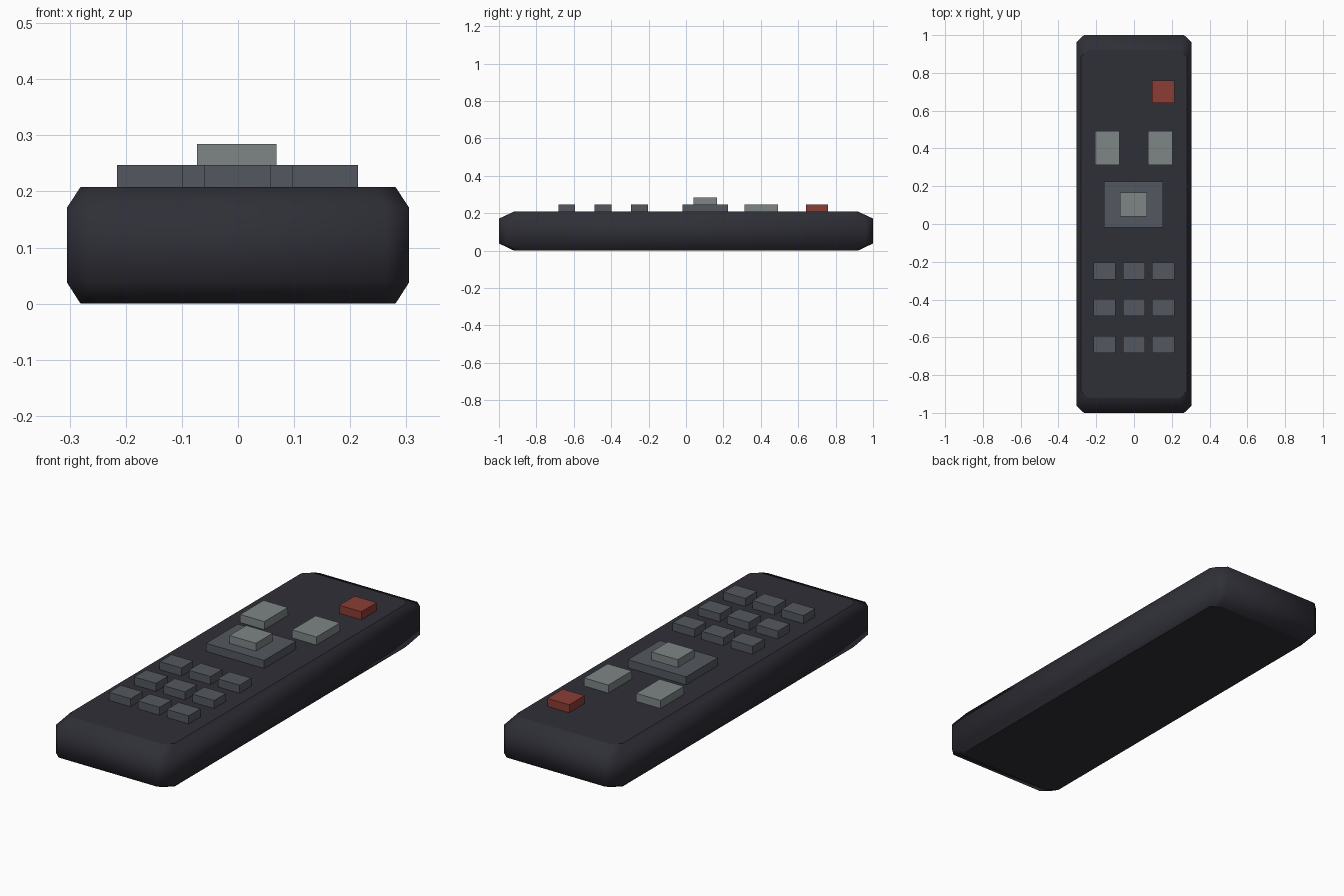
import bpy
import bmesh

cube = bpy.data.objects.get("Cube")
if cube:
    bpy.data.objects.remove(cube, do_unlink=True)


def material(name, rgb):
    m = bpy.data.materials.new(name)
    m.use_nodes = True
    color = (*rgb, 1.0)
    m.diffuse_color = color
    m.node_tree.nodes["Principled BSDF"].inputs["Base Color"].default_value = color
    return m


charcoal = material("charcoal plastic", (0.028, 0.028, 0.038))
slate = material("slate rubber", (0.088, 0.099, 0.115))
pale = material("pale grey rubber", (0.21, 0.235, 0.235))
red = material("red rubber", (0.26, 0.047, 0.036))


def finish(bm, name, mat):
    bmesh.ops.recalc_face_normals(bm, faces=bm.faces[:])
    mesh = bpy.data.meshes.new(name)
    bm.to_mesh(mesh)
    bm.free()
    mesh.materials.append(mat)
    obj = bpy.data.objects.new(name, mesh)
    bpy.context.collection.objects.link(obj)
    return obj


def button(name, center, size, z0, z1, mat):
    """Flat-sided block between two heights."""
    bm = bmesh.new()
    bmesh.ops.create_cube(bm, size=1)
    for v in bm.verts:
        v.co.x = center[0] + v.co.x * size[0]
        v.co.y = center[1] + v.co.y * size[1]
        v.co.z = z1 if v.co.z > 0 else z0
    return finish(bm, name, mat)


# Body: clipped-corner outline lofted through four levels, tapered at both ends
X, Y, TOP = 0.305, 1.0, 0.208
CX, CY = 0.265, 0.963
outline = [(X, -CY), (X, CY), (CX, Y), (-CX, Y),
           (-X, CY), (-X, -CY), (-CX, -Y), (CX, -Y)]
levels = [(0.0, 0.92), (0.038, 1.0), (0.171, 1.0), (TOP, 0.92)]
bm = bmesh.new()
rings = [[bm.verts.new((x * s, y * s, z)) for x, y in outline] for z, s in levels]
for low, high in zip(rings, rings[1:]):
    for i in range(len(outline)):
        j = (i + 1) % len(outline)
        bm.faces.new((low[i], low[j], high[j], high[i])).smooth = True
# Flat lids with a crisp rim
for ring in (rings[0], rings[-1]):
    lid = bm.faces.new(ring)
    for edge in lid.edges:
        edge.smooth = False
finish(bm, "body", charcoal)

# Button heights
BASE, LOW, HIGH = TOP - 0.005, 0.247, 0.285

# Power button and the pair of rocker buttons
button("power_button", (0.155, 0.70), (0.118, 0.118), BASE, LOW, red)
for side, x in (("left", 0.138), ("right", -0.142)):
    button(side + "_rocker", (x, 0.402), (0.13, 0.18), BASE, LOW, pale)

# Navigation pad with raised select button
button("navigation_pad", (-0.002, 0.103), (0.312, 0.245), BASE, LOW, slate)
button("select_button", (-0.002, 0.103), (0.142, 0.128), LOW - 0.005, HIGH, pale)

# Keypad: three rows of three
for row in range(3):
    for col in range(3):
        button(f"key_{row + 1}_{col + 1}",
               (-0.001 + (col - 1) * 0.156, -0.248 - row * 0.195),
               (0.117, 0.09), BASE, LOW, slate)
